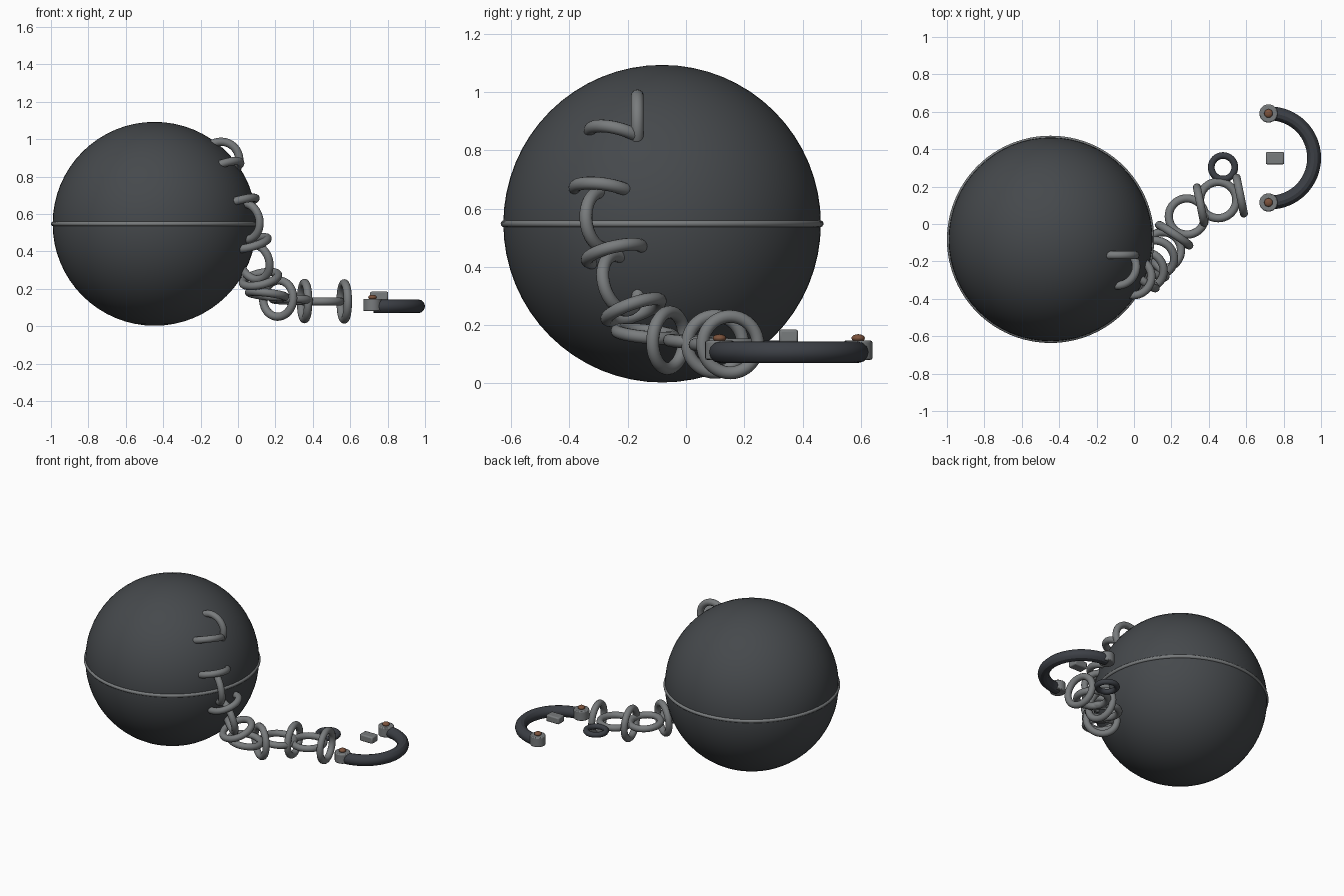
import bpy
from math import pi, cos, sin
from mathutils import Vector

if "Cube" in bpy.data.objects:
    bpy.data.objects.remove(bpy.data.objects["Cube"])


def material(name, rgb):
    m = bpy.data.materials.new(name)
    m.diffuse_color = (*rgb, 1)
    m.use_nodes = True
    m.node_tree.nodes["Principled BSDF"].inputs["Base Color"].default_value = m.diffuse_color
    return m


IRON = material("dark_iron", (0.06, 0.066, 0.072))
STEEL = material("worn_steel", (0.19, 0.2, 0.205))
CUFF = material("cuff_iron", (0.045, 0.05, 0.06))
RUST = material("rust", (0.2, 0.085, 0.045))


def finish(name, mat):
    o = bpy.context.object
    o.name = name
    o.data.materials.append(mat)
    bpy.ops.object.shade_smooth_by_angle()
    return o


def ring(name, loc, normal, major, minor, mat, seg=40):
    rot = Vector(normal).to_track_quat('Z', 'Y').to_euler()
    bpy.ops.mesh.primitive_torus_add(location=loc, rotation=rot, major_radius=major,
                                     minor_radius=minor, major_segments=seg, minor_segments=14)
    return finish(name, mat)


# Iron ball with raised seam
BALL = (-0.446, -0.082, 0.548)
bpy.ops.mesh.primitive_uv_sphere_add(segments=64, ring_count=32, radius=0.545, location=BALL)
finish("ball", IRON)
ring("ball_seam", BALL, (0, 0, 1), 0.542, 0.012, STEEL, 96)

# Eye on the ball, then links draped down its side and along the ground
links = [  # centre, ring normal
    ((-0.09, -0.167, 0.89), (0, 1, 0)),
    ((-0.08, -0.235, 0.845), (0.3, -0.25, -0.9)),
    ((-0.04, -0.265, 0.75), (0.8, -0.4, 0.4)),
    ((0.0, -0.285, 0.66), (0.25, -0.13, -0.95)),
    ((0.038, -0.285, 0.56), (0.6, 0.8, 0.1)),
    ((0.065, -0.245, 0.445), (0.25, 0.22, -0.94)),
    ((0.09, -0.225, 0.345), (0.6, 0.8, 0.25)),
    ((0.12, -0.18, 0.253), (0.22, 0.32, -0.92)),
    ((0.155, -0.14, 0.17), (0.12, 0.1, 1)),
    ((0.215, -0.06, 0.148), (0.56, 0.83, -0.05)),
    ((0.283, 0.04, 0.142), (0.03, 0.06, 1)),
    ((0.356, 0.10, 0.135), (0.98, 0.2, 0)),
    ((0.45, 0.128, 0.133), (0, 0, 1)),
    ((0.568, 0.152, 0.133), (0.98, 0.2, 0)),
]
for i, (loc, normal) in enumerate(links):
    ring("ball_eye" if i == 0 else f"chain_link_{i}", loc, normal, 0.097, 0.022, STEEL)

# Small loose connecting ring
ring("connector_ring", (0.476, 0.303, 0.13), (0, 0, 1), 0.063, 0.018, CUFF)

# Open half-round cuff
CX, CY, CZ, R = 0.725, 0.353, 0.107, 0.238
curve = bpy.data.curves.new("cuff", 'CURVE')
curve.dimensions = '3D'
curve.bevel_depth = 0.037
curve.bevel_resolution = 4
curve.use_fill_caps = True
N = 33
sp = curve.splines.new('POLY')
sp.points.add(N - 1)
for i, p in enumerate(sp.points):
    a = -pi / 2 + pi * i / (N - 1)
    p.co = (CX + R * cos(a), CY + R * sin(a), CZ, 1)
cuff = bpy.data.objects.new("cuff", curve)
bpy.context.collection.objects.link(cuff)
bpy.ops.object.select_all(action='DESELECT')
bpy.context.view_layer.objects.active = cuff
cuff.select_set(True)
bpy.ops.object.convert(target='MESH')
finish("cuff", CUFF)


def bevel(o, width):
    b = o.modifiers.new("bevel", 'BEVEL')
    b.width = width
    b.segments = 2


# Hinge knuckles and rivets at both cuff ends
for side, s in (("front", -1), ("back", 1)):
    y = CY + s * R
    bpy.ops.mesh.primitive_cylinder_add(vertices=24, radius=0.049, depth=0.066,
                                        location=(0.719, y, 0.114))
    bevel(finish(f"{side}_hinge", STEEL), 0.006)
    bpy.ops.mesh.primitive_uv_sphere_add(segments=20, ring_count=10, radius=0.023,
                                         location=(0.719, y, 0.155))
    bpy.context.object.scale.z = 0.6
    finish(f"{side}_rivet", RUST)

# Lock plate between the cuff ends
bpy.ops.mesh.primitive_cube_add(size=1, location=(0.754, 0.352, 0.162))
bpy.context.object.scale = (0.098, 0.066, 0.046)
bpy.ops.object.transform_apply(location=False, rotation=False, scale=True)
bevel(finish("lock_plate", STEEL), 0.008)
